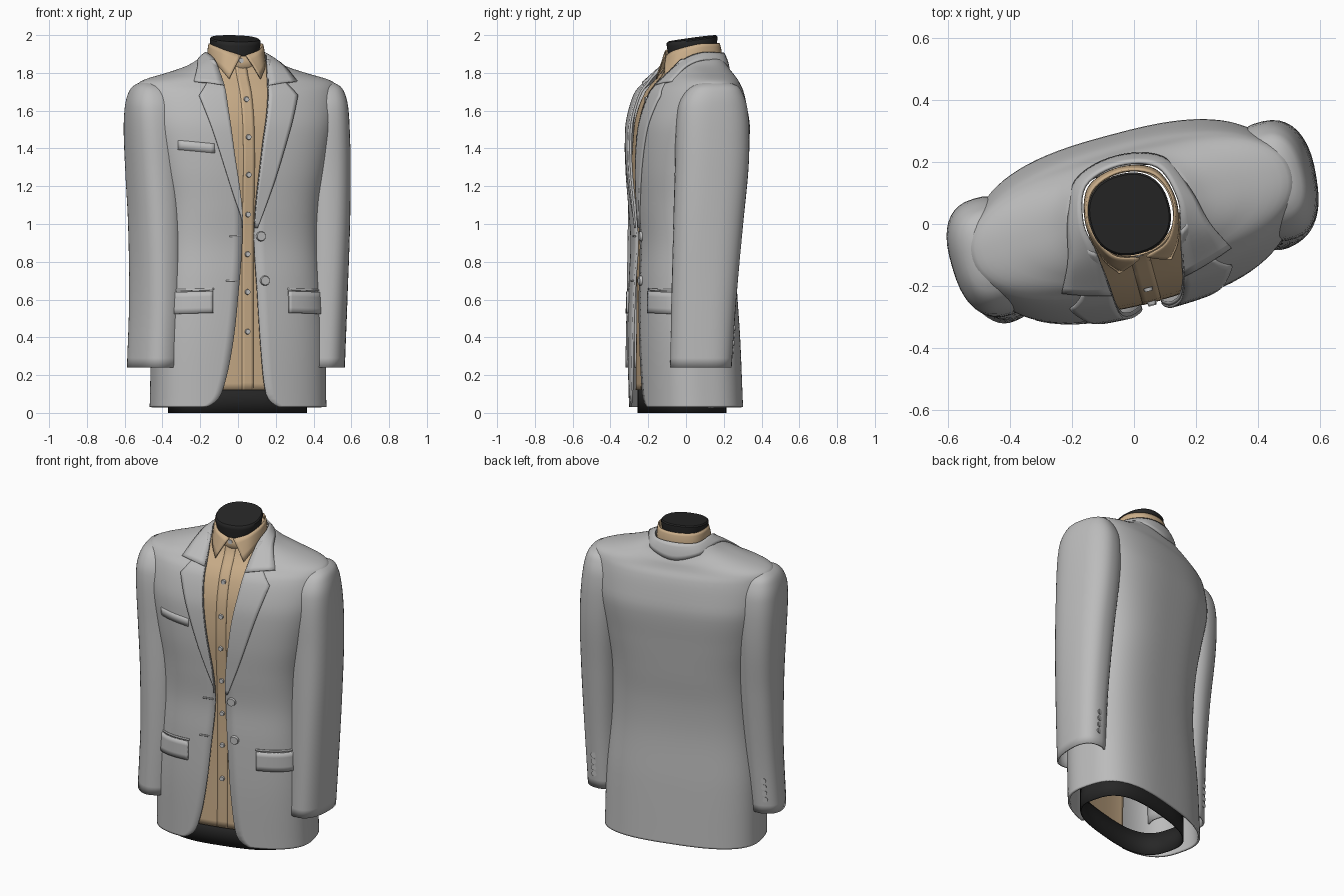
import bpy, bmesh, math
from mathutils import Matrix, Vector

if "Cube" in bpy.data.objects:
    bpy.data.objects.remove(bpy.data.objects["Cube"])

TURN = Matrix.Rotation(math.radians(15), 4, 'Z')   # whole figure is turned a little


def material(name, rgb):
    m = bpy.data.materials.new(name)
    m.diffuse_color = (*rgb, 1)
    m.use_nodes = True
    m.node_tree.nodes["Principled BSDF"].inputs["Base Color"].default_value = m.diffuse_color
    return m


GREY = material("grey_cloth", (0.50, 0.50, 0.50))
TAN = material("tan_shirt", (0.59, 0.42, 0.25))
DARK = material("dark_form", (0.02, 0.02, 0.02))
PALE = material("pale_button", (0.55, 0.55, 0.55))


def interp(table, x):
    """Smooth interpolation of the columns of a table sorted by column 0."""
    x = min(max(x, table[0][0]), table[-1][0])
    i = next(k for k in range(len(table) - 1) if x <= table[k + 1][0])

    def slope(k, c):
        p, q = table[max(k - 1, 0)], table[min(k + 1, len(table) - 1)]
        return (q[c] - p[c]) / (q[0] - p[0])
    A, B = table[i], table[i + 1]
    h = B[0] - A[0]
    s = (x - A[0]) / h
    return [(2*s**3 - 3*s*s + 1) * A[c] + (s**3 - 2*s*s + s) * h * slope(i, c)
            + (3*s*s - 2*s**3) * B[c] + (s**3 - s*s) * h * slope(i + 1, c)
            for c in range(1, len(A))]


def finish(name, bm, mat, thick=0):
    bmesh.ops.recalc_face_normals(bm, faces=bm.faces)
    bm.transform(TURN)
    me = bpy.data.meshes.new(name)
    bm.to_mesh(me)
    bm.free()
    me.materials.append(mat)
    ob = bpy.data.objects.new(name, me)
    bpy.context.collection.objects.link(ob)
    if thick:
        mod = ob.modifiers.new("thickness", 'SOLIDIFY')
        mod.thickness, mod.offset = thick, 0
    return ob


def loft(name, rows, mat, closed=False, cap=False, thick=0):
    bm = bmesh.new()
    vs = [[bm.verts.new(p) for p in r] for r in rows]
    n = len(rows[0])
    for r, q in zip(vs, vs[1:]):
        for j in range(n if closed else n - 1):
            k = (j + 1) % n
            bm.faces.new((r[j], r[k], q[k], q[j]))
    if cap:
        bm.faces.new(vs[-1])
    return finish(name, bm, mat, thick)


def ring(a, b, z, cu=0, cv=0, t0=0, t1=None, count=56, n=2.8, twist=0):
    full = t1 is None
    t1 = t0 + 2 * math.pi if full else t1
    ct, st = math.cos(twist), math.sin(twist)
    pts = []
    for i in range(count):
        t = t0 + (t1 - t0) * i / (count if full else count - 1)
        c, s = math.cos(t), math.sin(t)
        u = a * math.copysign(abs(c) ** (2 / n), c)
        v = b * math.copysign(abs(s) ** (2 / n), s)
        pts.append((cu + u * ct - v * st, cv + u * st + v * ct, z))
    return pts


def span(a, b, n):
    return [a + (b - a) * i / (n - 1) for i in range(n)]


# torso sections: z, half width, half depth, depth centre, squareness
JACKET = [(.03, .463, .256, 0, 2.8), (.4, .455, .253, -.012, 2.8), (.7, .43, .243, -.018, 2.8),
          (.9, .42, .242, -.011, 2.8), (1.1, .425, .26, -.007, 2.8), (1.3, .46, .276, -.002, 2.8),
          (1.5, .505, .282, .01, 2.7), (1.6, .525, .266, .014, 2.5), (1.7, .532, .237, .022, 2.3),
          (1.745, .525, .208, .03, 2.2), (1.768, .47, .196, .034, 2.2),
          (1.79, .39, .183, .04, 2.2), (1.83, .265, .157, .045, 2.4), (1.87, .19, .14, .048, 2.5)]
SHIRT = [(.12, .372, .213, -.02, 2.8), (.9, .37, .215, -.015, 2.8), (1.3, .38, .248, -.008, 2.7),
         (1.5, .39, .252, .004, 2.6), (1.6, .38, .238, .01, 2.6), (1.7, .36, .207, .02, 2.5),
         (1.75, .33, .178, .03, 2.5), (1.79, .27, .155, .04, 2.5), (1.83, .19, .138, .042, 2.5),
         (1.88, .14, .13, .042, 2.4)]
# front opening edges: z, left, right
EDGE = [(.03, -.24, .16), (.05, -.2, .12), (.1, -.16, .085), (.3, -.11, .058),
        (.6, -.072, .037), (1.0, -.045, .02), (1.4, -.098, .057), (1.6, -.12, .091),
        (1.78, -.13, .12), (1.9, -.15, .148)]


def front(table, u, z, off=0):
    a, b, vc, n = interp(table, z)
    return (u * (1 + off), vc - b * max(0, 1 - abs(u / a) ** n) ** (1 / n) - off, z)


# jacket body, open at the front
rows = []
for z in [.03, .04, .055, .075] + span(.1, 1.7, 50) + span(1.715, 1.87, 18):
    a, b, vc, n = interp(JACKET, z)
    l, r = interp(EDGE, z)
    t0 = -math.acos((r / a) ** (n / 2))
    t1 = math.pi + math.acos((-l / a) ** (n / 2))
    rows.append(ring(a, b, z, 0, vc, t0, t1, 80, n))
loft("jacket_body", rows, GREY, thick=.012)

# shirt front panel, hip form and neck form
rows = []
for z in span(.12, 1.88, 50):
    w = min(.2, interp(SHIRT, z)[0] * .97)
    rows.append([front(SHIRT, u, z) for u in span(-w, w, 24)])
loft("shirt_front", rows, TAN, thick=.006)
loft("hip_form", [ring(.364, .2, z, -.008, -.02) for z in (0, .07, .14)], DARK,
     closed=True, thick=.008)
neck = [(1.80, .112), (1.93, .127), (1.96, .132), (1.975, .132), (1.982, .126)]
loft("neck_form", [[(u, v, z + (v - .035) * .14) for u, v, z in
                    ring(r, r, z, -.006, .035, n=2.3)] for z, r in neck],
     DARK, closed=True, cap=True)

# shirt placket
loft("shirt_placket", [[front(SHIRT, u, z, .003) for u in span(-.04, .022, 5)]
                       for z in span(.12, 1.86, 45)], TAN, thick=.003)


def button(name, p, r, mat, depth=.012):
    bm = bmesh.new()
    bmesh.ops.create_cone(bm, cap_ends=True, segments=16, radius1=r, radius2=r * .85,
                          depth=depth, matrix=Matrix.Translation(p)
                          @ Matrix.Rotation(math.pi / 2, 4, 'X'))
    finish(name, bm, mat)


for z in (.43, .64, .84, 1.05, 1.26, 1.46, 1.66, 1.865):
    button("shirt_button", front(SHIRT, -.01, z, .01), .015, PALE)
for u, z in ((.055, .935), (.075, .70)):
    button("jacket_button", front(JACKET, u, z, .012), .027, GREY, .014)
    # matching buttonhole on the other edge
    loft("buttonhole", [[front(JACKET, -u - .03 + d, z + h, .008) for d in (-.03, 0, .03)]
                        for h in (-.004, .004)], GREY, thick=.006)


def smooth_path(knots, n=15):
    table = [(i, *k) for i, k in enumerate(knots)]
    return [Vector(interp(table, x)) for x in span(0, len(knots) - 1, n)]


def collar(name, top, bottom, mat, bulge, thick):
    """Folded collar between a top and a bottom edge, each given from right to left."""
    t, b = smooth_path(top, 49), smooth_path(bottom, 49)
    rows = []
    for s in (0, .25, .5, .75, 1):
        row = []
        for p, q in zip(t, b):
            m = p.lerp(q, s)
            out = Vector((m.x, m.y - .04, 0)).normalized()
            row.append(m + (out + Vector((0, 0, .6))) * bulge * 4 * s * (1 - s))
        rows.append(row)
    loft(name, rows, mat, thick=thick)


def both(knots):
    """Right half plus its mirror image; the last knot lies on the centre line."""
    return knots + [(-u, v, z) for u, v, z in reversed(knots[:-1])]


# shirt collar with its band
collar("shirt_collar",
       both([(.012, -.112, 1.893), (.095, -.078, 1.922), (.142, .035, 1.953),
             (.105, .138, 1.955), (0, .175, 1.957)]),
       both([front(SHIRT, .085, 1.768, .01), (.125, -.08, 1.83), (.148, .035, 1.87),
             (.112, .15, 1.88), (0, .187, 1.885)]), TAN, .003, .007)
loft("shirt_collar_band", [[(u, v, z + (v - .04) * .2) for u, v, z in
                            ring(.137, .136, z, 0, .036, n=2.2)] for z in (1.84, 1.88, 1.918)],
     TAN, closed=True, thick=.006)

# jacket collar
el, er = interp(EDGE, 1.735)
inner = both([front(JACKET, er, 1.735, .02), (.14, -.06, 1.862), (.158, .045, 1.905),
              (.12, .16, 1.903), (0, .197, 1.905)])
inner[-1] = front(JACKET, el, 1.735, .02)
outer = both([front(JACKET, .28, 1.755, .01), (.235, -.055, 1.838), (.203, .06, 1.868),
              (.145, .183, 1.84), (0, .224, 1.805)])
collar("jacket_collar", inner, outer, GREY, .004, .01)

# lapels: outer edge rises to the tip, then steps in for the notch
LAPEL = [(.98, .035), (1.2, .115), (1.45, .195), (1.60, .243), (1.68, .268)]
for side in (-1, 1):
    rows = []
    for z in span(.98, 1.68, 26) + [1.70, 1.72, 1.735, 1.75]:
        l, r = interp(EDGE, z)
        e = l if side < 0 else r
        w = interp(LAPEL, z)[0] if z <= 1.68 else .268 - (z - 1.68) * .8
        w = max(w, abs(e) + .004)
        rows.append([front(JACKET, u, z, .01) for u in span(e, side * w, 8)])
    loft("lapel", rows, GREY, thick=.01)

# hip pocket flaps with welt, and breast pocket welt
for side in (-1, 1):
    loft("pocket_flap", [[front(JACKET, side * u, z - (u - .2) * .03, .011)
                          for u in span(.205, .405, 12)] for z in span(.53, .645, 5)],
         GREY, thick=.012)
    loft("pocket_welt", [[front(JACKET, side * u, z - (u - .2) * .03, .008)
                          for u in span(.2, .41, 12)] for z in (.65, .66)],
         GREY, thick=.006)
loft("breast_pocket", [[front(JACKET, u, z - (u + .3) * .1, .005) for u in span(-.385, -.2, 10)]
                       for z in (1.385, 1.41, 1.435)], GREY, thick=.005)

# sleeves: z, left offset, right offset, depth centre, half width, half depth, inward twist
SLEEVE = [(.24, .482, .465, -.043, .1, .158, .31), (.6, .463, .477, -.03, .106, .167, .25),
          (1.0, .458, .484, -.008, .116, .18, .15), (1.3, .467, .482, .012, .122, .19, .08),
          (1.5, .473, .474, .018, .125, .19, .04), (1.62, .476, .47, .02, .119, .178, 0),
          (1.69, .478, .474, .024, .1, .15, 0), (1.73, .483, .483, .03, .067, .112, 0),
          (1.75, .485, .483, .03, .022, .05, 0)]
for side, name in ((-1, "left_sleeve"), (1, "right_sleeve")):
    rows = []
    for z in span(.24, 1.6, 28) + span(1.62, 1.75, 12):
        l, r, v, a, b, tw = interp(SLEEVE, z)
        rows.append(ring(a, b, z, -l if side < 0 else r, v, count=40, n=2.5, twist=-side * tw))
    loft(name, rows, GREY, closed=True, cap=True, thick=.01)
    for z in (.33, .37, .41, .45):
        l, r, v, a, b, tw = interp(SLEEVE, z)
        u = (-l if side < 0 else r) + side * math.sin(tw) * b
        button("cuff_button", (u, v + b * math.cos(tw) + .002, z), .017, GREY)

# smooth shading with crisp edges
bpy.ops.object.select_all(action='SELECT')
bpy.context.view_layer.objects.active = bpy.data.objects["jacket_body"]
bpy.ops.object.shade_smooth_by_angle(angle=math.radians(40))
